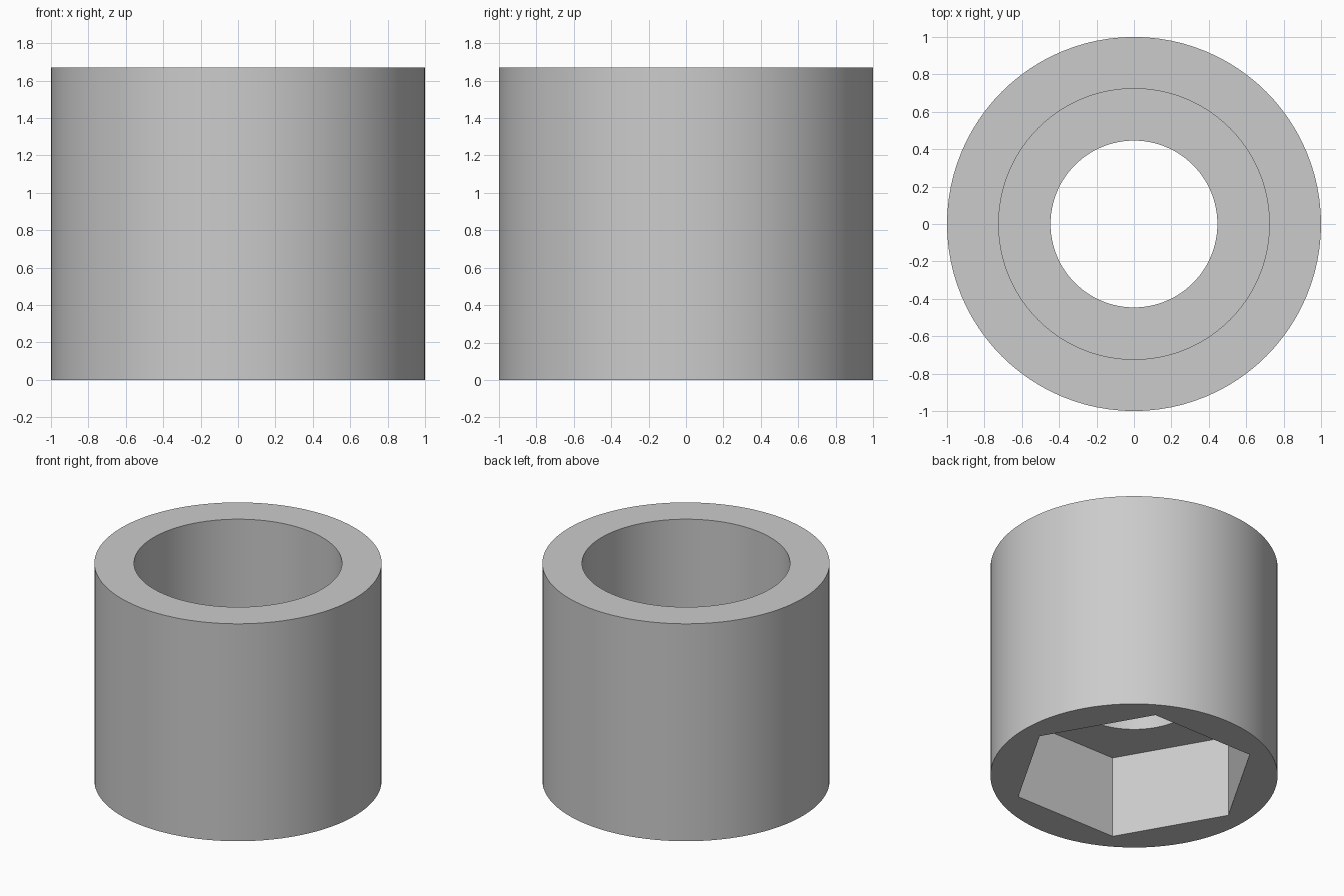
import bpy
import bmesh
from math import cos, pi, radians, sin

cube = bpy.data.objects.get("Cube")
if cube:
    bpy.data.objects.remove(cube, do_unlink=True)

SEGMENTS = 96
HEIGHT = 1.67
SHELF_TOP, SHELF_BOTTOM = 0.80, 0.63
OUTER, BORE, HOLE, HEX = 1.0, 0.724, 0.446, 0.857


def ring(bm, radius, z, hexagonal=False):
    """Ring of vertices on a circle, or on a hexagon of that corner radius."""
    verts = []
    for i in range(SEGMENTS):
        a = 2 * pi * i / SEGMENTS
        r = radius
        if hexagonal:
            r *= cos(pi / 6) / cos(a % (pi / 3) - pi / 6)
        verts.append(bm.verts.new((r * cos(a), r * sin(a), z)))
    return verts


# Closed cross-section: outer wall, round bore, inner shelf, hexagonal socket
bm = bmesh.new()
rings = [
    ring(bm, OUTER, 0),
    ring(bm, OUTER, HEIGHT),
    ring(bm, BORE, HEIGHT),
    ring(bm, BORE, SHELF_TOP),
    ring(bm, HOLE, SHELF_TOP),
    ring(bm, HOLE, SHELF_BOTTOM),
    ring(bm, HEX, SHELF_BOTTOM, hexagonal=True),
    ring(bm, HEX, 0, hexagonal=True),
]
for lower, upper in zip(rings, rings[1:] + rings[:1]):
    for i in range(SEGMENTS):
        j = (i + 1) % SEGMENTS
        bm.faces.new((lower[i], lower[j], upper[j], upper[i]))
bmesh.ops.recalc_face_normals(bm, faces=bm.faces)

mesh = bpy.data.meshes.new("sleeve")
bm.to_mesh(mesh)
bm.free()
sleeve = bpy.data.objects.new("sleeve", mesh)
bpy.context.collection.objects.link(sleeve)

# Plain grey material
grey = bpy.data.materials.new("light_grey")
grey.use_nodes = True
colour = (0.6, 0.6, 0.6, 1)
grey.diffuse_color = colour
grey.node_tree.nodes["Principled BSDF"].inputs["Base Color"].default_value = colour
mesh.materials.append(grey)

# Smooth round walls, crisp rims and hexagon corners
bpy.ops.object.select_all(action="DESELECT")
sleeve.select_set(True)
bpy.context.view_layer.objects.active = sleeve
bpy.ops.object.shade_smooth_by_angle(angle=radians(30))
